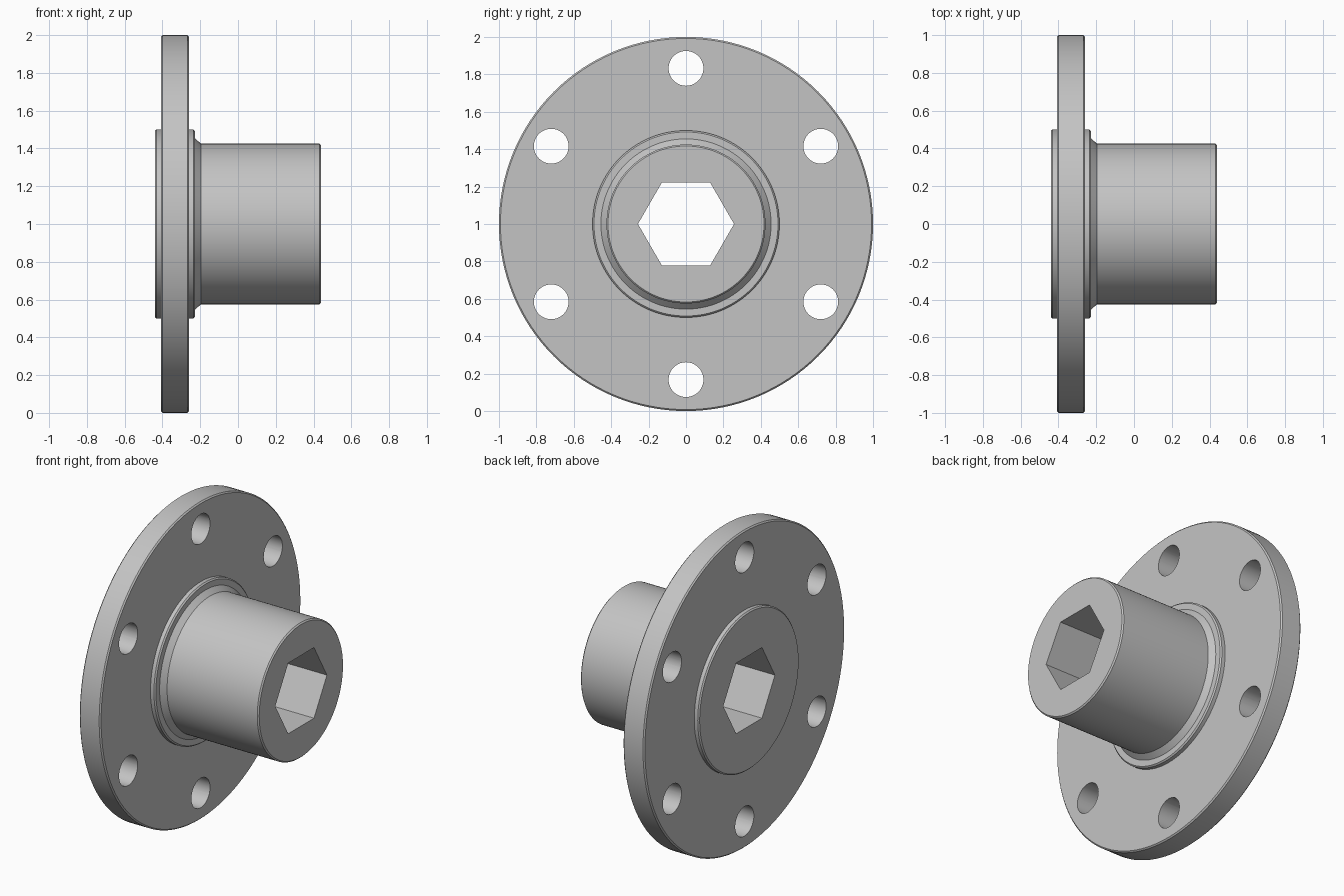
import bpy
import bmesh
from math import radians, tau
from mathutils import Matrix, Vector

cube = bpy.data.objects.get("Cube")
if cube:
    bpy.data.objects.remove(cube, do_unlink=True)

CENTRE = Vector((0, 0, 1))
CHAMFER = 0.008


def make_object(name, bm):
    bmesh.ops.recalc_face_normals(bm, faces=bm.faces)
    mesh = bpy.data.meshes.new(name)
    bm.to_mesh(mesh)
    bm.free()
    obj = bpy.data.objects.new(name, mesh)
    bpy.context.collection.objects.link(obj)
    return obj


def lathe(name, profile, steps):
    """Turn an (x, radius) profile about the x axis and cap both ends."""
    bm = bmesh.new()
    verts = [bm.verts.new((x, 0, 1 + r)) for x, r in profile]
    edges = [bm.edges.new(pair) for pair in zip(verts, verts[1:])]
    bmesh.ops.spin(bm, geom=verts + edges, cent=CENTRE, axis=(1, 0, 0),
                   angle=tau, steps=steps)
    bmesh.ops.remove_doubles(bm, verts=bm.verts, dist=0.0001)
    bmesh.ops.holes_fill(bm, edges=[e for e in bm.edges if e.is_boundary], sides=0)
    return make_object(name, bm)


def add_prism(bm, sides, radius, offset, turn):
    """Add a prism along x, at a given offset from the axis and turn about it."""
    place = (Matrix.Translation(CENTRE)
             @ Matrix.Rotation(turn, 4, 'X')
             @ Matrix.Translation((0, offset, 0))
             @ Matrix.Rotation(radians(90), 4, 'Y'))
    bmesh.ops.create_cone(bm, cap_ends=True, segments=sides, radius1=radius,
                          radius2=radius, depth=2, matrix=place)


# Flange, raised bosses and hub in one turned profile
c = CHAMFER
hub = lathe("flanged_hub", [
    (-0.44, 0.5 - c), (-0.44 + c, 0.5), (-0.408, 0.5),
    (-0.408, 1 - c), (-0.408 + c, 1), (-0.26 - c, 1), (-0.26, 1 - c),
    (-0.26, 0.5), (-0.228 - c, 0.5), (-0.228, 0.5 - c),
    (-0.228, 0.455), (-0.197, 0.425),
    (0.44 - c, 0.425), (0.44, 0.425 - c),
], 128)

# Hexagonal bore and ring of bolt holes
cutter_bm = bmesh.new()
add_prism(cutter_bm, 6, 0.257, 0, radians(90))
for i in range(6):
    add_prism(cutter_bm, 48, 0.093, 0.832, radians(30 + 60 * i))
cutter = make_object("hole_cutter", cutter_bm)
cutter.hide_render = True

# The hexagon has its corners pointing to the front and back
for v in cutter.data.vertices[:12]:
    v.co = CENTRE + Matrix.Rotation(radians(0), 3, 'X') @ (v.co - CENTRE)
corner_reach = max(abs(v.co.y) for v in cutter.data.vertices[:12])
if corner_reach < 0.25:
    for v in cutter.data.vertices[:12]:
        v.co = CENTRE + Matrix.Rotation(radians(30), 3, 'X') @ (v.co - CENTRE)

cut = hub.modifiers.new("holes", 'BOOLEAN')
cut.operation = 'DIFFERENCE'
cut.solver = 'EXACT'
cut.object = cutter
bpy.context.view_layer.update()
bpy.ops.object.select_all(action='DESELECT')
hub.select_set(True)
bpy.context.view_layer.objects.active = hub
bpy.ops.object.modifier_apply(modifier=cut.name)
bpy.data.objects.remove(cutter, do_unlink=True)

# Plain grey metal
grey = bpy.data.materials.new("grey_metal")
grey.use_nodes = True
colour = (0.55, 0.55, 0.55, 1)
grey.diffuse_color = colour
grey.node_tree.nodes["Principled BSDF"].inputs["Base Color"].default_value = colour
hub.data.materials.clear()
hub.data.materials.append(grey)
bpy.ops.object.shade_smooth_by_angle(angle=radians(20))
